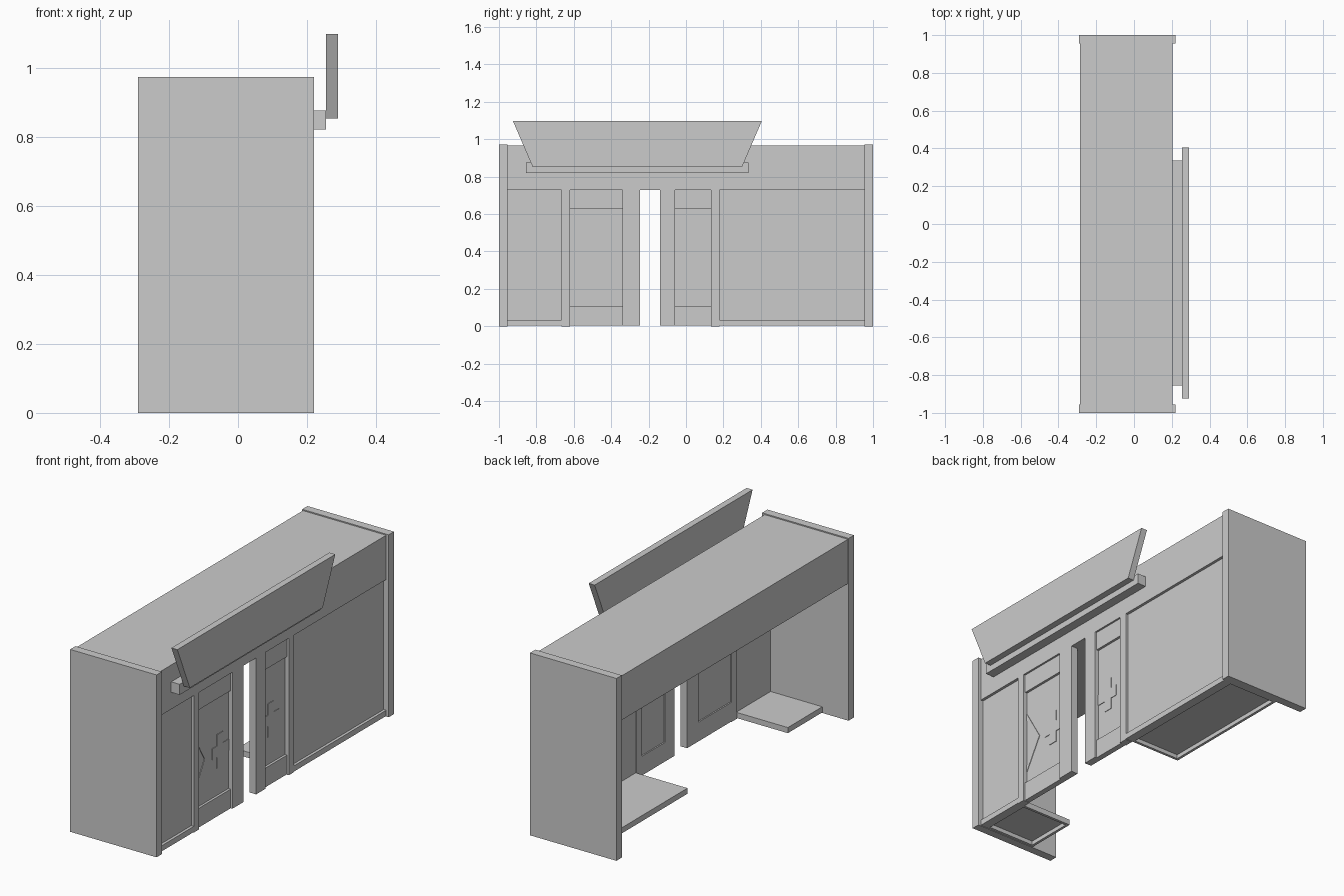
import bpy, bmesh

if "Cube" in bpy.data.objects:
    bpy.data.objects.remove(bpy.data.objects["Cube"])


def prism(name, pts, x0, x1):
    """Extrude a closed (y, z) outline from x0 to x1."""
    bm = bmesh.new()
    face = bm.faces.new([bm.verts.new((x0, y, z)) for y, z in pts])
    ext = bmesh.ops.extrude_face_region(bm, geom=[face])
    for v in ext["geom"]:
        if isinstance(v, bmesh.types.BMVert):
            v.co.x = x1
    bmesh.ops.recalc_face_normals(bm, faces=bm.faces[:])
    me = bpy.data.meshes.new(name)
    bm.to_mesh(me)
    bm.free()
    ob = bpy.data.objects.new(name, me)
    bpy.context.collection.objects.link(ob)
    return ob


def box(name, x0, x1, y0, y1, z0, z1):
    return prism(name, [(y0, z0), (y1, z0), (y1, z1), (y0, z1)], x0, x1)


def hollow_bottom(ob, rim, depth):
    """Sink the underside, leaving a rim around it."""
    bm = bmesh.new()
    bm.from_mesh(ob.data)
    bm.normal_update()
    under = [f for f in bm.faces if f.normal.z < -0.9]
    bmesh.ops.inset_region(bm, faces=under, thickness=rim)
    inner = bmesh.ops.extrude_face_region(bm, geom=under)
    bmesh.ops.translate(bm, vec=(0, 0, depth), verts=[
        v for v in inner["geom"] if isinstance(v, bmesh.types.BMVert)])
    bmesh.ops.delete(bm, geom=[f for f in under if f.is_valid], context='FACES')
    bmesh.ops.recalc_face_normals(bm, faces=bm.faces[:])
    bm.to_mesh(ob.data)
    bm.free()


FRONT, WALL, HEAD = 0.205, 0.955, 0.73

# End walls and the solid upper block
box("left_end_wall", -0.29, 0.22, -1, -WALL, 0, 0.972)
box("right_end_wall", -0.29, 0.22, WALL, 1, 0, 0.972)
box("upper_block", -0.286, FRONT, -WALL, WALL, HEAD, 0.966)

# Posts between windows and doors
box("left_post", 0.165, FRONT, -0.665, -0.62, 0, HEAD)
box("right_post", 0.165, FRONT, 0.135, 0.18, 0, HEAD)

# Display windows with a low sill and a display floor behind each
for side, y0, y1 in (("left", -WALL, -0.665), ("right", 0.18, WALL)):
    box(side + "_window", 0.17, 0.19, y0, y1, 0.033, HEAD)
    box(side + "_window_sill", 0.17, FRONT, y0, y1, 0.003, 0.033)
    floor = box(side + "_display_floor", -0.135, 0.17, y0, y1, 0.003, 0.033)
    hollow_bottom(floor, 0.02, 0.022)

# Half-open doors: stile, two rails and a recessed pane
for side, p0, p1, s0, s1 in (("left", -0.62, -0.34, -0.34, -0.245),
                             ("right", -0.06, 0.135, -0.14, -0.06)):
    box(side + "_door_stile", 0.165, FRONT, s0, s1, 0.003, HEAD)
    box(side + "_door_bottom_rail", 0.165, 0.195, p0, p1, 0.003, 0.105)
    box(side + "_door_top_rail", 0.165, 0.195, p0, p1, 0.63, HEAD)
    box(side + "_door_pane", 0.172, 0.182, p0, p1, 0.105, 0.63)

# Plain stepped inlay on each door pane
steps = [(0, 0.31), (0.05, 0.31), (0.05, 0.25), (0.10, 0.25), (0.10, 0.31),
         (0.14, 0.31), (0.14, 0.37), (0.10, 0.37), (0.10, 0.43), (0.05, 0.43),
         (0.05, 0.37), (0, 0.37)]
prism("left_door_inlay", [(-0.34 - y, z) for y, z in steps], 0.18, 0.185)
prism("right_door_inlay", [(-0.06 + y, z) for y, z in steps], 0.18, 0.185)
chevron = [(-0.62, 0.17), (-0.52, 0.34), (-0.62, 0.51),
           (-0.62, 0.47), (-0.545, 0.34), (-0.62, 0.21)]
prism("left_door_chevron", chevron, 0.18, 0.185)

# Ledge and the flared sign board it carries
box("sign_ledge", FRONT, 0.255, -0.855, 0.335, 0.82, 0.876)
prism("sign_board", [(-0.82, 0.853), (0.30, 0.853), (0.405, 1.097), (-0.925, 1.097)],
      0.255, 0.29)
